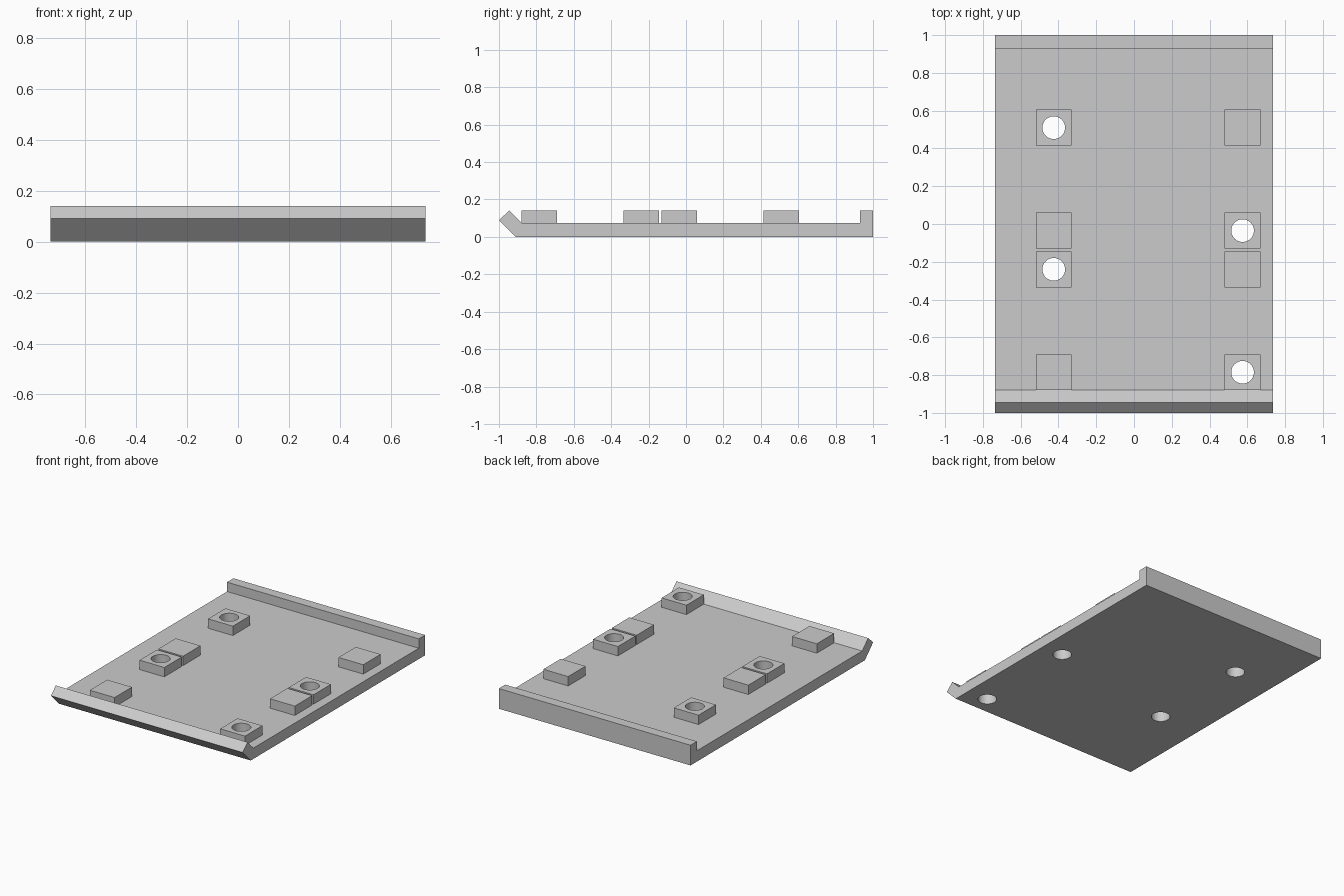
import bpy
import bmesh

cube = bpy.data.objects.get("Cube")
if cube:
    bpy.data.objects.remove(cube, do_unlink=True)

# One plain grey for everything
grey = bpy.data.materials.new("light grey")
grey.use_nodes = True
colour = (0.6, 0.6, 0.6, 1)
grey.diffuse_color = colour
grey.node_tree.nodes["Principled BSDF"].inputs["Base Color"].default_value = colour

HALF_WIDTH = 0.735
FLOOR, TOP = 0.075, 0.14
PAD, HOLE_RADIUS = 0.19, 0.06


def add_object(name, bm):
    bmesh.ops.recalc_face_normals(bm, faces=bm.faces)
    mesh = bpy.data.meshes.new(name)
    bm.to_mesh(mesh)
    bm.free()
    mesh.materials.append(grey)
    obj = bpy.data.objects.new(name, mesh)
    bpy.context.collection.objects.link(obj)
    return obj


def drill(obj, cutter):
    mod = obj.modifiers.new("hole", "BOOLEAN")
    mod.operation = "DIFFERENCE"
    mod.solver = "EXACT"
    mod.object = cutter


def smooth_holes(obj):
    bpy.ops.object.select_all(action="DESELECT")
    obj.select_set(True)
    bpy.context.view_layer.objects.active = obj
    for mod in list(obj.modifiers):
        bpy.ops.object.modifier_apply(modifier=mod.name)
    bpy.ops.object.shade_smooth_by_angle()


# Base plate: side profile with slanted front lip and upright rear lip
profile = [(-0.91, 0), (1, 0), (1, TOP), (0.93, TOP), (0.93, FLOOR),
           (-0.88, FLOOR), (-0.945, TOP), (-1, 0.09)]
bm = bmesh.new()
face = bm.faces.new([bm.verts.new((-HALF_WIDTH, y, z)) for y, z in profile])
side = bmesh.ops.extrude_face_region(bm, geom=[face])
moved = [v for v in side["geom"] if isinstance(v, bmesh.types.BMVert)]
bmesh.ops.translate(bm, verts=moved, vec=(2 * HALF_WIDTH, 0, 0))
plate = add_object("base_plate", bm)

# Two rows of square pads; drilled pads alternate between the rows
cutters = []
drilled = [plate]
for row, (side_name, x) in enumerate((("right", -0.425), ("left", 0.575))):
    for i, y in enumerate((0.51, -0.035, -0.24, -0.785)):
        bm = bmesh.new()
        bmesh.ops.create_cube(bm, size=1)
        bmesh.ops.scale(bm, vec=(PAD, PAD, TOP - FLOOR), verts=bm.verts)
        bmesh.ops.translate(bm, vec=(x, y, (TOP + FLOOR) / 2), verts=bm.verts)
        pad = add_object(f"{side_name}_pad_{i + 1}", bm)
        if i % 2 != row:
            continue
        # Round hole through the pad and the plate
        bm = bmesh.new()
        bmesh.ops.create_cone(bm, cap_ends=True, segments=48, depth=1,
                              radius1=HOLE_RADIUS, radius2=HOLE_RADIUS)
        bmesh.ops.translate(bm, vec=(x, y, 0), verts=bm.verts)
        cutter = add_object("hole_cutter", bm)
        cutter.hide_render = True
        cutters.append(cutter)
        drill(pad, cutter)
        drill(plate, cutter)
        drilled.append(pad)

for obj in drilled:
    smooth_holes(obj)
for cutter in cutters:
    bpy.data.objects.remove(cutter, do_unlink=True)
